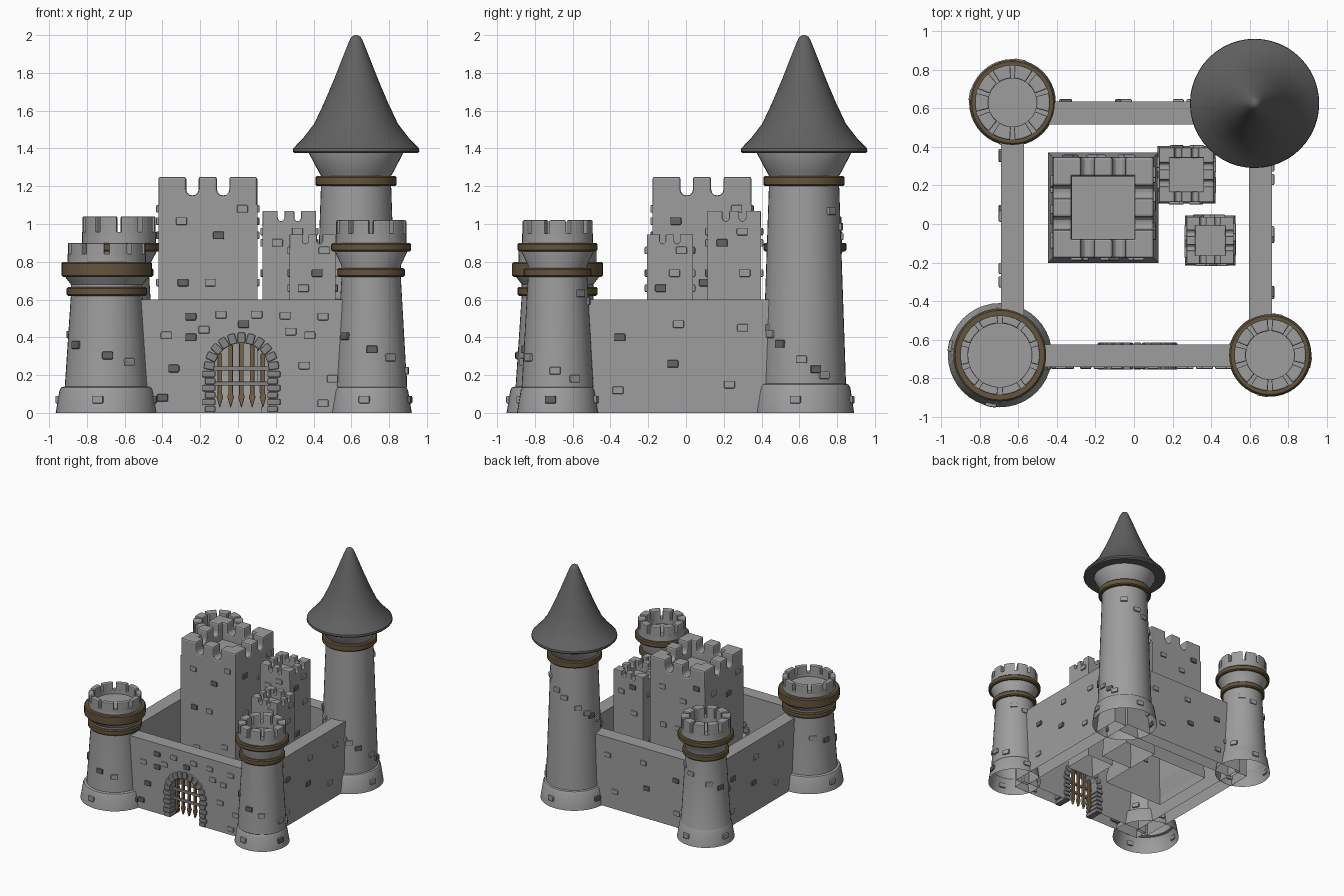
import bpy, bmesh, math
from math import pi, sin, cos
from mathutils import Matrix, Vector

if "Cube" in bpy.data.objects:
    bpy.data.objects.remove(bpy.data.objects["Cube"], do_unlink=True)


def material(name, r, g, b):
    m = bpy.data.materials.new(name)
    m.use_nodes = True
    m.diffuse_color = (r, g, b, 1)
    m.node_tree.nodes["Principled BSDF"].inputs["Base Color"].default_value = (r, g, b, 1)
    return m


STONE = material("stone grey", .34, .34, .34)
DARK = material("dark stone", .13, .13, .13)
ARCH = material("arch stone", .24, .24, .24)
SLATE = material("roof slate", .12, .12, .12)
TIMBER = material("brown timber", .13, .09, .045)
BARS = material("gate timber", .19, .12, .06)


def finish(bm, name, mats, bevel=0, smooth=False):
    """Turn a bmesh into an object, leaving the underside on the ground open."""
    bmesh.ops.recalc_face_normals(bm, faces=bm.faces)
    under = [f for f in bm.faces if all(abs(v.co.z) < 1e-4 for v in f.verts)]
    bmesh.ops.delete(bm, geom=under, context="FACES")
    me = bpy.data.meshes.new(name)
    bm.to_mesh(me)
    bm.free()
    for m in mats:
        me.materials.append(m)
    ob = bpy.data.objects.new(name, me)
    bpy.context.collection.objects.link(ob)
    if bevel:
        mod = ob.modifiers.new("Bevel", "BEVEL")
        mod.width, mod.segments, mod.limit_method = bevel, 2, "ANGLE"
    if smooth:
        bpy.ops.object.select_all(action="DESELECT")
        ob.select_set(True)
        bpy.context.view_layer.objects.active = ob
        bpy.ops.object.shade_smooth_by_angle(angle=math.radians(32))
    return ob


def lathe(name, x, y, profile, mat, n=40, turn=0.0, closed=False):
    """Revolve (radius, height) points; closed joins the last point to the first."""
    bm = bmesh.new()
    rings = [[bm.verts.new((x + r * cos(turn + 2 * pi * i / n), y + r * sin(turn + 2 * pi * i / n), z))
              for i in range(n)] for r, z in profile]
    pairs = list(zip(rings, rings[1:])) + ([(rings[-1], rings[0])] if closed else [])
    for a, b in pairs:
        for i in range(n):
            j = (i + 1) % n
            bm.faces.new((a[i], a[j], b[j], b[i]))
    if not closed:
        bm.faces.new(rings[-1])
    return finish(bm, name, [mat], smooth=n > 8)


def prism(bm, outline, depth, place):
    """Extrude an (x, z) outline along y, then place it."""
    a = [bm.verts.new(place @ Vector((u, 0, v))) for u, v in outline]
    b = [bm.verts.new(place @ Vector((u, depth, v))) for u, v in outline]
    bm.faces.new(a)
    bm.faces.new(b[::-1])
    for i in range(len(a)):
        j = (i + 1) % len(a)
        bm.faces.new((a[i], b[i], b[j], a[j]))


def block(bm, place, size, index=0):
    made = bmesh.ops.create_cube(bm, size=1, matrix=place @ Matrix.Diagonal((*size, 1)))
    for f in {f for v in made["verts"] for f in v.link_faces}:
        f.material_index = index


def bricks(name, places):
    """Small raised stones; every third one is dark."""
    bm = bmesh.new()
    for i, p in enumerate(places):
        block(bm, p, (.058, .024, .04), 1 if i % 3 == 1 else 0)
    finish(bm, name, [STONE, DARK], bevel=.006)


def facing(x, y, z, angle):
    return Matrix.Translation((x, y, z)) @ Matrix.Rotation(angle, 4, "Z")


def band(name, x, y, r, inner, z0, z1):
    c = .008
    lathe(name, x, y, [(inner, z0), (r - c, z0), (r, z0 + c), (r, z1 - c), (r - c, z1), (inner, z1)],
          TIMBER, closed=True)


def tower_bricks(name, x, y, foot, low, high, z0, z1, count):
    places = []
    for i in range(count):
        a, z = i * 2.4 + .5, z0 + (z1 - z0) * ((i * .618) % 1)
        r = low + (high - low) * (z - z0) / (z1 - z0)
        places.append(facing(x + r * cos(a), y + r * sin(a), z, a + pi / 2))
    for i in range(4):
        a = i * pi / 2 - 1.75
        places.append(facing(x + foot * cos(a), y + foot * sin(a), .07, a + pi / 2))
    bricks(name, places)


def crown(name, x, y, outer, inner, z0, z1, n=10):
    bm = bmesh.new()
    for i in range(n):
        mid = 2 * pi * (i + .5) / n - pi / 2
        arc = [mid + (k / 3 - .5) * 2 * pi / n * .8 for k in range(4)]
        rim = [(outer, a) for a in arc] + [(inner, a) for a in reversed(arc)]
        low, top = ([bm.verts.new((x + r * cos(a), y + r * sin(a), z)) for r, a in rim] for z in (z0, z1))
        bm.faces.new(low)
        bm.faces.new(top)
        for k in range(8):
            j = (k + 1) % 8
            bm.faces.new((low[k], low[j], top[j], top[k]))
    finish(bm, name, [STONE], bevel=.007)


# Battlemented corner towers
# name, x, y, foot, low, high, neck height, upper band height, crown base, top, band, crown, floor radius
towers = [
    ("front_right", -.695, -.68, .27, .222, .19, .62, .72, .80, .90, .24, .207, .165),
    ("front_left", .705, -.68, .215, .19, .157, .72, .855, .90, 1.02, .212, .187, .125),
    ("back_right", -.63, .63, .225, .195, .16, .72, .855, .90, 1.04, .22, .195, .125),
]
for n, x, y, foot, low, high, zn, zb, zc, zt, rb, rc, rf in towers:
    ledge = zc + (zt - zc) * .42
    lathe(n + "_tower", x, y, [(foot, 0), (foot - .02, .12), (foot - .028, .135), (low, .14), (high, zn),
                               (high, zn + .06), (rb - .02, zb), (rc, zc), (rc, ledge), (rf, ledge),
                               (rf, zc + .01)], STONE)
    band(n + "_lower_band", x, y, high + .022, high - .01, zn, zn + .047)
    band(n + "_upper_band", x, y, rb, rc - .03, zb, zc)
    crown(n + "_battlements", x, y, rc, rf, ledge - .01, zt)
    tower_bricks(n + "_tower_bricks", x, y, foot - .01, low, high, .18, zn - .06, 9)

# Tall roofed tower
X, Y = .625, .625
lathe("tall_tower", X, Y, [(.265, 0), (.245, .135), (.235, .15), (.222, .155), (.186, 1.2), (.183, 1.25),
                           (.2, 1.28), (.25, 1.375), (.25, 1.39)], STONE)
band("tall_tower_band", X, Y, .215, .17, 1.2, 1.255)
lathe("tall_tower_roof", X, Y, [(.24, 1.375), (.325, 1.375), (.335, 1.385), (.333, 1.4), (.28, 1.455),
                                (.222, 1.53), (.17, 1.64), (.115, 1.77), (.07, 1.885), (.036, 1.97),
                                (.025, 1.99), (.008, 2.0)], SLATE, n=48)
tower_bricks("tall_tower_bricks", X, Y, .255, .22, .19, .2, 1.12, 16)

# Curtain walls
H = .6
for n, x, y, w, d in (("back_wall", 0, .575, 1.2, .12), ("right_wall", -.63, -.02, .12, 1.26),
                      ("left_wall", .655, -.02, .12, 1.26)):
    bm = bmesh.new()
    block(bm, Matrix.Translation((x, y, H / 2)), (w, d, H))
    finish(bm, n, [STONE])

# Front wall with an arched gateway
GX, R, SPRING = .018, .145, .225
arch = [(GX + R * cos(pi * i / 16), SPRING + R * sin(pi * i / 16)) for i in range(17)]
bm = bmesh.new()
prism(bm, [(.65, 0), (.65, H), (-.65, H), (-.65, 0), (GX - R, 0)] + arch[::-1] + [(GX + R, 0)],
      .115, Matrix.Translation((0, -.74, 0)))
finish(bm, "front_wall", [STONE])

# Gate surround: jamb stones and arch stones on both faces
bm = bmesh.new()
for side in (-1, 1):
    for i in range(6):
        w = .07 if i % 2 else .056
        block(bm, Matrix.Translation((GX + side * (R + w / 2 - .008), -.685, .02 + i * .037)), (w, .14, .033))
for i in range(11):
    a = pi * (i + .5) / 11
    spot = Matrix.Translation((GX + .172 * cos(a), -.685, SPRING + .172 * sin(a)))
    block(bm, spot @ Matrix.Rotation(-a, 4, "Y"), (.056, .14, .041))
finish(bm, "gate_surround", [ARCH], bevel=.007)

# Portcullis: pointed timber uprights and cross bars
bm = bmesh.new()
for k in range(-2, 3):
    x, top = GX + k * .057, SPRING + math.sqrt(R * R - (k * .057) ** 2)
    prism(bm, [(x - .012, top), (x - .012, .1), (x - .018, .085), (x, .025), (x + .018, .085),
               (x + .012, .1), (x + .012, top)], .024, Matrix.Translation((0, -.7, 0)))
finish(bm, "portcullis_uprights", [BARS], bevel=.004)
bm = bmesh.new()
for z in (.155, .235):
    block(bm, Matrix.Translation((GX, -.7, z)), (2 * R, .02, .022))
finish(bm, "portcullis_cross_bars", [ARCH], bevel=.004)

# Wall bricks
front = [(-.09, .52), (-.25, .51), (.1, .52), (.25, .515), (.03, .47), (.45, .51), (-.38, .41), (-.34, .235),
         (.38, .41), (.28, .43), (-.25, .4), (.35, .25), (.5, .18), (-.4, .08), (.45, .05), (-.18, .44)]
side = [(-.04, .47), (-.35, .4), (.3, .45), (-.36, .12), (-.07, .26), (.23, .15)]
bricks("front_wall_bricks", [facing(x, -.74, z, 0) for x, z in front])
bricks("left_wall_bricks", [facing(.715, y, z, pi / 2) for y, z in side])
bricks("right_wall_bricks", [facing(-.69, -y, z, pi / 2) for y, z in side])
bricks("back_wall_bricks", [facing(x, .635, z, 0) for x, z in side])


def keep(name, x, y, half, flare, top, notch, wall, spots):
    """Square keep: flared foot, notched parapet on four sides and raised bricks."""
    q, floor = math.sqrt(2), top - notch * 1.5
    lathe(name, x, y, [((half + flare) * q, 0), ((half + flare) * q, .06), (half * q, .2),
                       (half * q, floor)], STONE, n=4, turn=pi / 4)
    # Parapet outline with two round-bottomed notches
    g = half * .125
    line = [(-half, floor - .03), (-half, top)]
    for c in (-half * .31, half * .31):
        line += [(c - g, top)] + [(c - g * cos(pi * i / 6), top - notch + g - g * sin(pi * i / 6))
                                  for i in range(7)] + [(c + g, top)]
    line += [(half, top), (half, floor - .03)]
    bm = bmesh.new()
    for i in range(4):
        prism(bm, line, wall, facing(x, y, 0, i * pi / 2) @ Matrix.Translation((0, -half, 0)))
    finish(bm, name + "_parapet", [STONE], bevel=half * .045)
    bricks(name + "_bricks", [facing(x, y, 0, i * pi / 2) @ Matrix.Translation((u * half, -half, z))
                              for i in range(4) for u, z in spots])


# Inner keeps
keep("great_keep", -.16, .085, .262, .024, 1.25, .1, .1,
     [(-.53, 1.015), (.22, .94), (.7, 1.08), (.05, .69), (-.5, .69), (.6, .42), (-.4, .35)])
keep("middle_keep", .272, .255, .142, .008, 1.07, .055, .055,
     [(-.45, .9), (.4, .74), (.3, .96), (-.3, .5)])
keep("small_keep", .395, -.085, .122, .008, .945, .05, .045,
     [(-.4, .66), (.2, .74), (.5, .86), (-.2, .4)])
